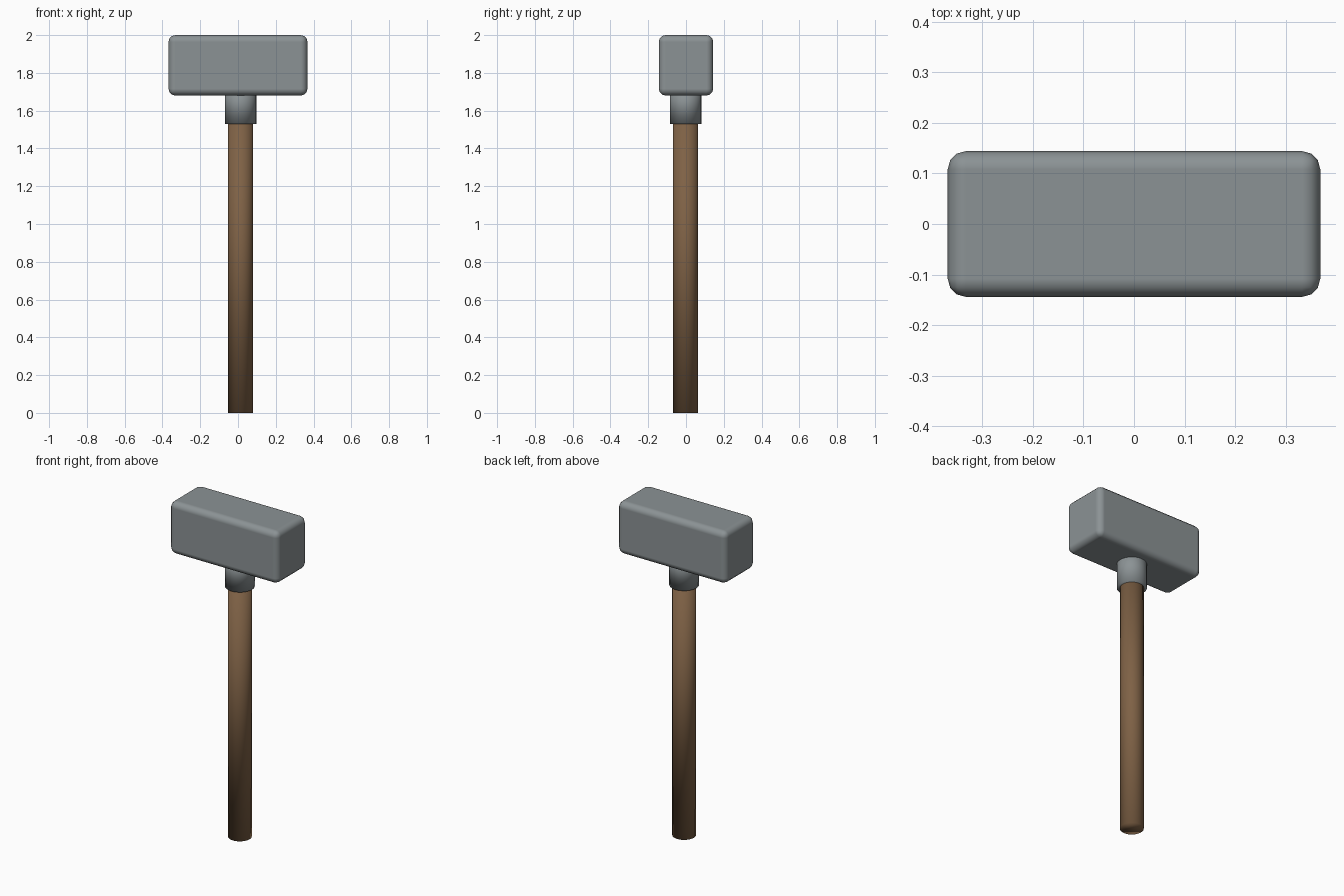
import bpy
import math

cube = bpy.data.objects.get("Cube")
if cube:
    bpy.data.objects.remove(cube, do_unlink=True)


def make_material(name, rgb):
    mat = bpy.data.materials.new(name)
    mat.use_nodes = True
    color = (*rgb, 1)
    mat.diffuse_color = color
    mat.node_tree.nodes["Principled BSDF"].inputs["Base Color"].default_value = color
    return mat


def finish(name, mat):
    obj = bpy.context.object
    obj.name = obj.data.name = name
    obj.data.materials.append(mat)
    return obj


def make_rod(name, radius, bottom, top, mat):
    # Rods share the slightly off-centre handle axis; normals blend over the caps
    bpy.ops.mesh.primitive_cylinder_add(
        vertices=32, radius=radius, depth=top - bottom,
        location=(0.014, -0.002, (bottom + top) / 2))
    bpy.ops.object.shade_smooth()
    return finish(name, mat)


steel = make_material("steel", (0.26, 0.29, 0.30))
wood = make_material("wood", (0.21, 0.12, 0.06))

# Wooden handle and the metal collar that joins it to the head
make_rod("handle", 0.066, 0, 1.66, wood)
make_rod("collar", 0.083, 1.53, 1.74, steel)

# Block head with rounded edges
bpy.ops.mesh.primitive_cube_add(size=1, location=(0, 0, 1.84))
head = finish("head", steel)
head.scale = (0.736, 0.288, 0.32)
bpy.ops.object.transform_apply(location=False, rotation=False, scale=True)
bevel = head.modifiers.new("rounded_edges", "BEVEL")
bevel.width = 0.036
bevel.segments = 3
bevel.harden_normals = True
bpy.ops.object.shade_smooth_by_angle(angle=math.radians(40))
